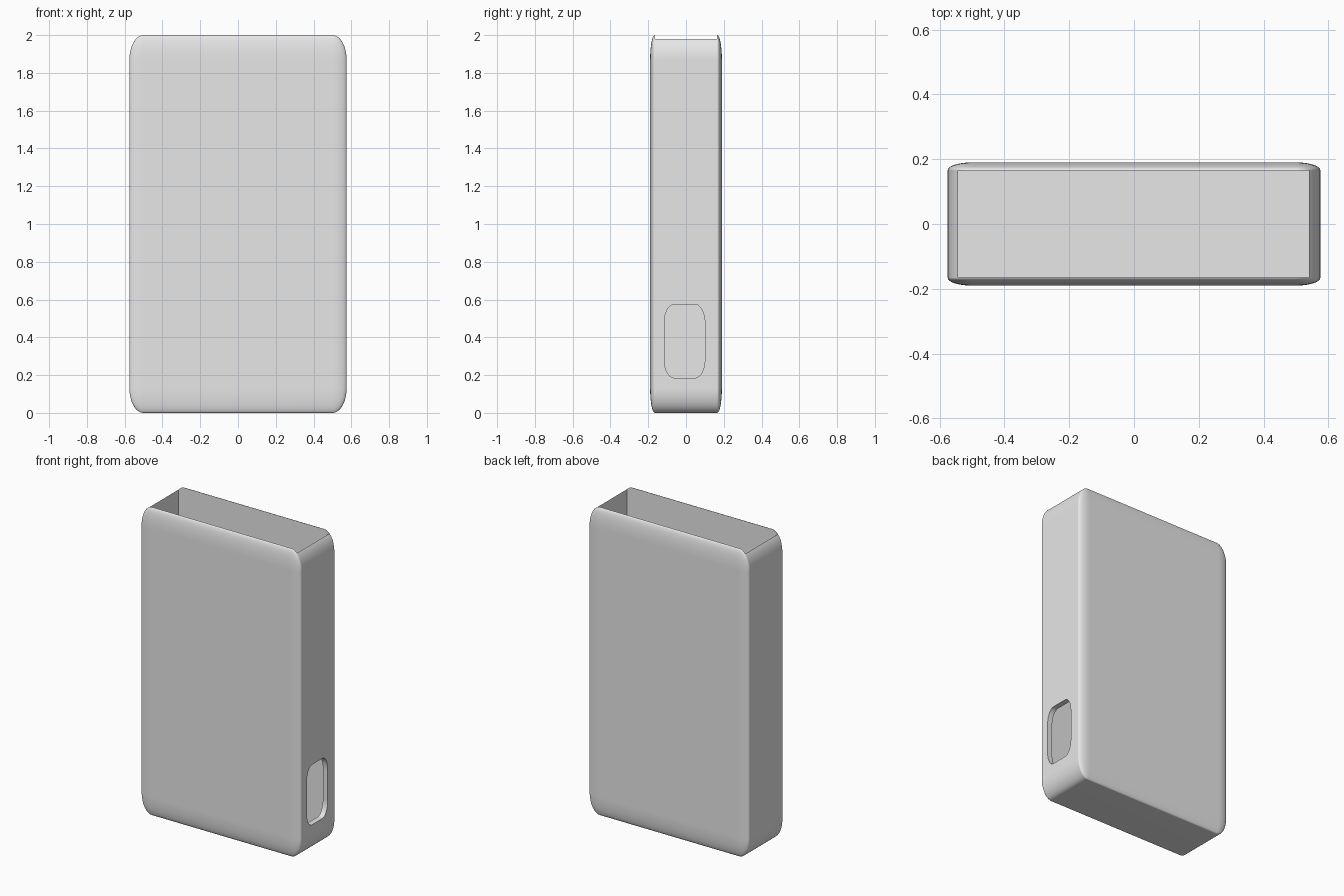
import bpy, bmesh
from mathutils import Vector

default = bpy.data.objects.get("Cube")
if default:
    bpy.data.objects.remove(default, do_unlink=True)

grey = bpy.data.materials.new("plain grey")
grey.use_nodes = True
colour = (0.8, 0.8, 0.8, 1)
grey.diffuse_color = colour
grey.node_tree.nodes["Principled BSDF"].inputs["Base Color"].default_value = colour


def rounded_box(name, low, high, bevel=0, segments=8, along_x_only=False):
    """Bevel a unit cube, then stretch it between two corners."""
    low, high = Vector(low), Vector(high)
    bm = bmesh.new()
    bmesh.ops.create_cube(bm, size=1)
    if bevel:
        edges = [e for e in bm.edges
                 if not along_x_only or abs(e.verts[0].co.x - e.verts[1].co.x) > 0.5]
        bmesh.ops.bevel(bm, geom=edges, offset=bevel, segments=segments,
                        profile=0.5, affect='EDGES')
    bmesh.ops.scale(bm, vec=high - low, verts=bm.verts)
    bmesh.ops.translate(bm, vec=(low + high) / 2, verts=bm.verts)
    bmesh.ops.recalc_face_normals(bm, faces=bm.faces)
    mesh = bpy.data.meshes.new(name)
    bm.to_mesh(mesh)
    bm.free()
    mesh.materials.append(grey)
    obj = bpy.data.objects.new(name, mesh)
    bpy.context.collection.objects.link(obj)
    return obj


# Outer case with softly rounded edges
case = rounded_box("sleeve_case", (-0.575, -0.19, 0), (0.575, 0.19, 2), 0.065, 10)

# Pocket open at the top, and a rounded window through the right-hand wall
cutters = [
    rounded_box("pocket_cutter", (-0.543, -0.165, 0.05), (0.54, 0.165, 2.2)),
    rounded_box("side_window_cutter", (0.4, -0.115, 0.185), (0.7, 0.1, 0.575),
                0.25, 8, True),
]

bpy.ops.object.select_all(action='DESELECT')
bpy.context.view_layer.objects.active = case
case.select_set(True)
for cutter in cutters:
    cutter.hide_render = True
    mod = case.modifiers.new("cut", 'BOOLEAN')
    mod.operation = 'DIFFERENCE'
    mod.solver = 'EXACT'
    mod.object = cutter
    bpy.ops.object.modifier_apply(modifier=mod.name)
    bpy.data.objects.remove(cutter, do_unlink=True)

# Smooth rounded edges, crisp openings, level broad faces
bpy.ops.object.shade_smooth_by_angle(angle=0.52)
normals = case.modifiers.new("flat_face_normals", 'WEIGHTED_NORMAL')
normals.keep_sharp = True
